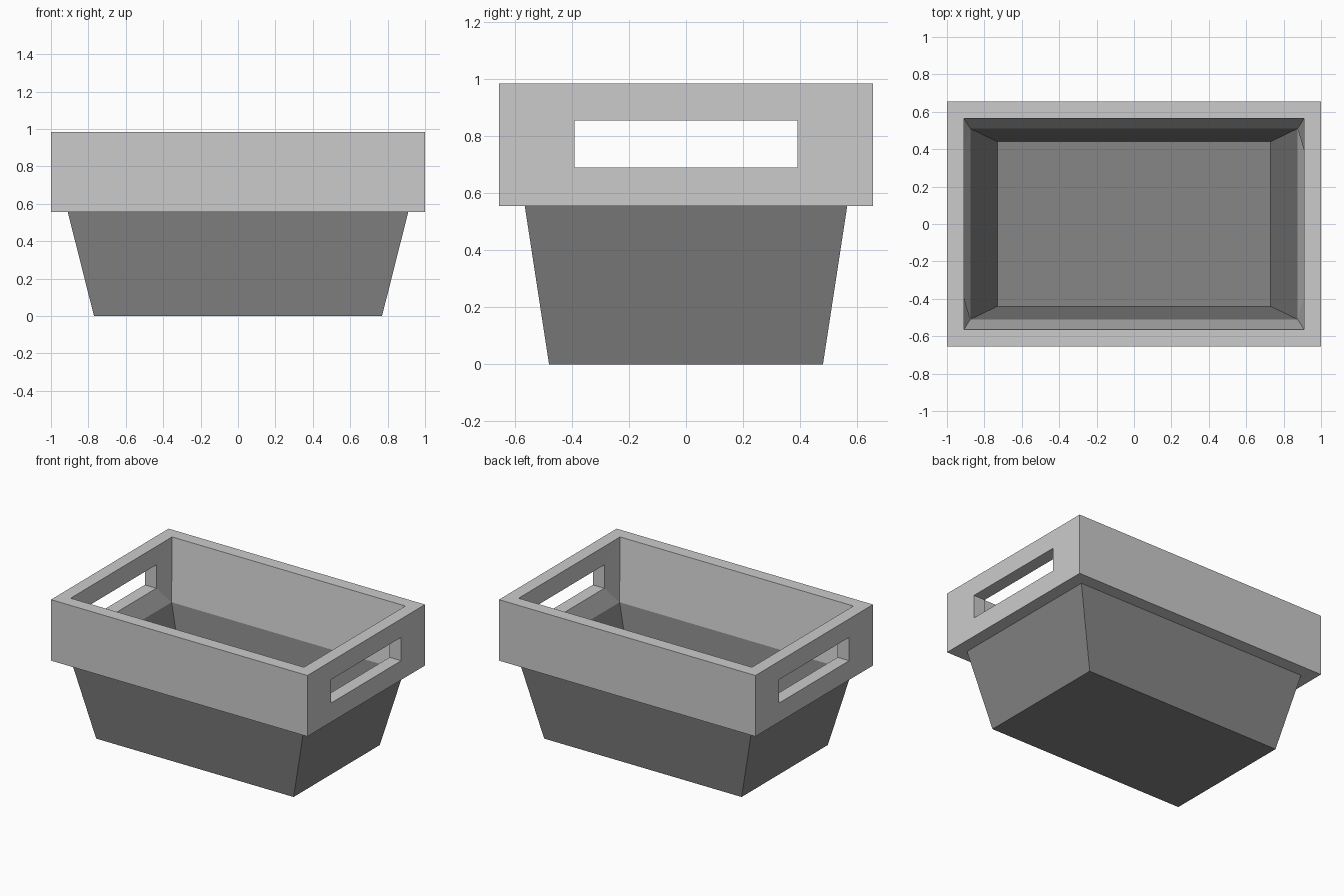
import bpy, bmesh

if "Cube" in bpy.data.objects:
    bpy.data.objects.remove(bpy.data.objects["Cube"])

RIM_Z, TOP_Z = 0.555, 0.985       # underside and top of the rim
HOLE_Y, HOLE_Z = 0.39, (0.69, 0.855)
CORNERS = [(-1, -1), (1, -1), (1, 1), (-1, 1)]


def ring(bm, hx, hy, z):
    """Rectangular loop of four vertices, counter-clockwise from front left."""
    return [bm.verts.new((sx * hx, sy * hy, z)) for sx, sy in CORNERS]


def bridge(bm, a, b, sides=range(4)):
    """Quads between two four-vertex loops."""
    for i in sides:
        j = (i + 1) % 4
        bm.faces.new((a[i], a[j], b[j], b[i]))


def finish(bm, name, grey):
    bmesh.ops.recalc_face_normals(bm, faces=bm.faces)
    mesh = bpy.data.meshes.new(name)
    bm.to_mesh(mesh)
    bm.free()
    mat = bpy.data.materials.new(name + "_grey")
    mat.diffuse_color = (grey, grey, grey, 1)
    mat.use_nodes = True
    mat.node_tree.nodes["Principled BSDF"].inputs["Base Color"].default_value = mat.diffuse_color
    mesh.materials.append(mat)
    obj = bpy.data.objects.new(name, mesh)
    bpy.context.collection.objects.link(obj)
    return obj


# Tapered hollow tub
bm = bmesh.new()
out_bottom = ring(bm, 0.77, 0.48, 0)
out_top = ring(bm, 0.91, 0.565, RIM_Z)
in_top = ring(bm, 0.875, 0.51, RIM_Z)
in_floor = ring(bm, 0.73, 0.44, 0.04)
bm.faces.new(out_bottom)
bridge(bm, out_bottom, out_top)
bridge(bm, out_top, in_top)
bridge(bm, in_top, in_floor)
bm.faces.new(in_floor)
finish(bm, "tub", 0.24)

# Thick rim band; long sides are plain, the ends carry handle slots
bm = bmesh.new()
out_low = ring(bm, 1.0, 0.655, RIM_Z)
out_high = ring(bm, 1.0, 0.655, TOP_Z)
in_high = ring(bm, 0.91, 0.565, TOP_Z)
in_low = ring(bm, 0.875, 0.51, RIM_Z)
bridge(bm, out_high, in_high)
bridge(bm, out_low, in_low)
for a, b in ((out_low, out_high), (in_low, in_high)):
    bridge(bm, a, b, (0, 2))


def slot(x, sy):
    """Handle slot outline on one face of an end wall."""
    return [bm.verts.new((x, sy * y, z)) for y, z in (
        (-HOLE_Y, HOLE_Z[0]), (HOLE_Y, HOLE_Z[0]),
        (HOLE_Y, HOLE_Z[1]), (-HOLE_Y, HOLE_Z[1]))]


for i, s in ((1, 1), (3, -1)):
    j = (i + 1) % 4
    outer, inner = slot(s, s), slot(s * 0.91, s)
    bridge(bm, [out_low[i], out_low[j], out_high[j], out_high[i]], outer)
    bridge(bm, [in_low[i], in_low[j], in_high[j], in_high[i]], inner)
    bridge(bm, outer, inner)
finish(bm, "handle_rim", 0.8)
